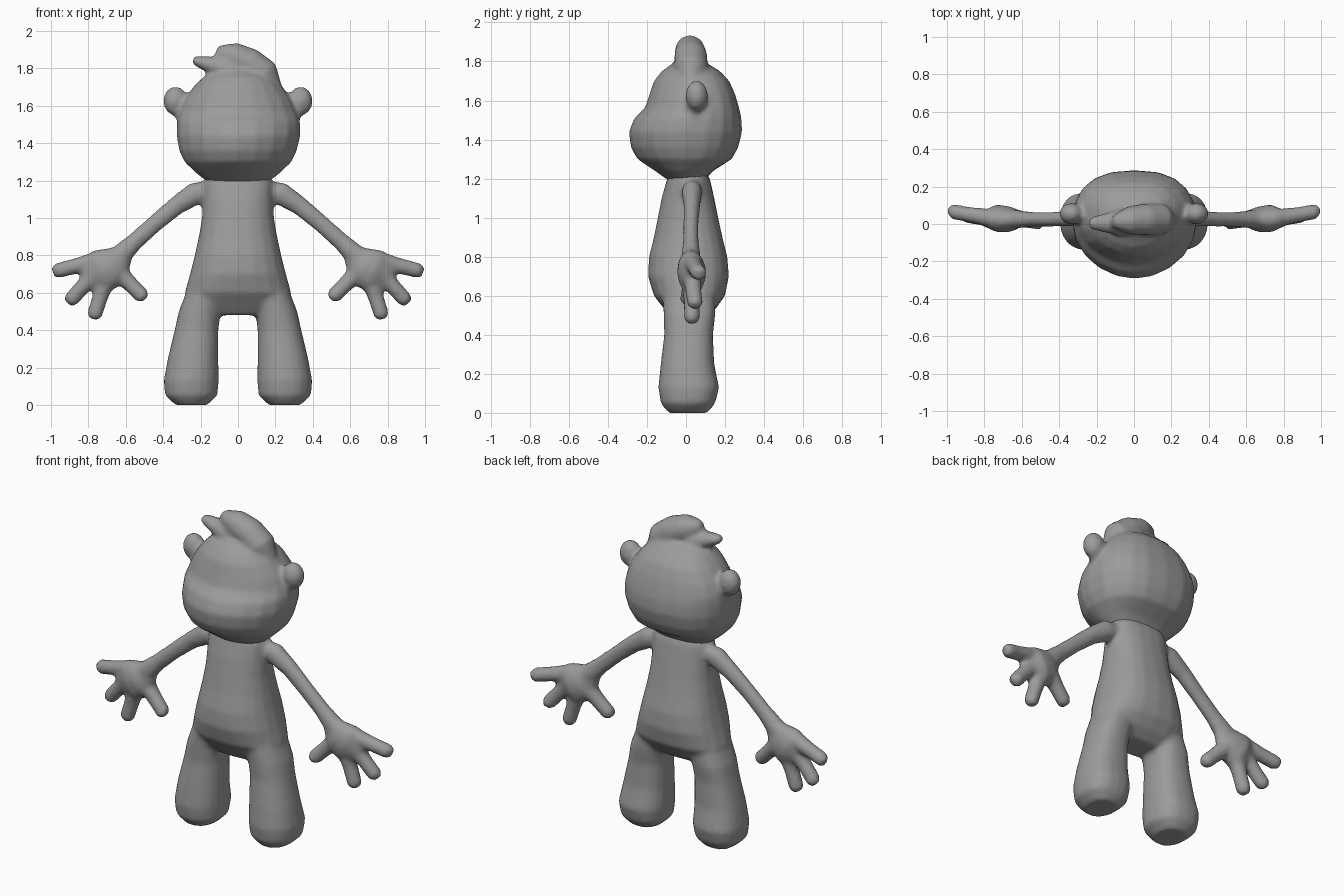
import bpy, bmesh
from math import cos, sin, tau
from mathutils import Vector

cube = bpy.data.objects.get("Cube")
if cube:
    bpy.data.objects.remove(cube, do_unlink=True)

GREY = (0.33, 0.33, 0.33, 1)
mat = bpy.data.materials.new("plain grey")
mat.use_nodes = True
mat.diffuse_color = GREY
bsdf = next(n for n in mat.node_tree.nodes if n.type == 'BSDF_PRINCIPLED')
bsdf.inputs["Base Color"].default_value = GREY
bsdf.inputs["Roughness"].default_value = 0.7

SIDES = 20


def power(v, n):
    return (1 if v >= 0 else -1) * abs(v) ** (2 / n)


def bridge(bm, rings):
    """Close a stack of equal rings into a capped shell."""
    rows = [[bm.verts.new(p) for p in ring] for ring in rings]
    for a, b in zip(rows, rows[1:]):
        for i in range(SIDES):
            j = (i + 1) % SIDES
            bm.faces.new((a[i], a[j], b[j], b[i]))
    bm.faces.new(rows[0][::-1])
    bm.faces.new(rows[-1])


def stack(bm, sections, side=1, front=2.2, back=2.5):
    """Upright form: sections of (z, centre x, half width, front y, back y)."""
    rings = []
    for z, cx, rx, yf, yb in sections:
        mid, ry = (yf + yb) / 2, (yb - yf) / 2
        ring = []
        for k in range(SIDES):
            c, s = cos(tau * k / SIDES), sin(tau * k / SIDES)
            n = back if s > 0 else front
            ring.append((side * (cx + rx * power(c, n)), mid + ry * power(s, n), z))
        rings.append(ring)
    bridge(bm, rings)


def tube(bm, path, side=1, depth=1.0):
    """Rounded limb in the x-z plane: path of (x, y, z, radius)."""
    pts = [Vector(p[:3]) for p in path]
    rad = [p[3] for p in path]
    d0, d1 = (pts[0] - pts[1]).normalized(), (pts[-1] - pts[-2]).normalized()
    # taper beyond each end for a rounded tip
    pts = [pts[0] + d0 * rad[0] * 0.6] + pts + [pts[-1] + d1 * rad[-1] * 0.6]
    rad = [rad[0] * 0.6] + rad + [rad[-1] * 0.6]
    rings = []
    for i, (p, r) in enumerate(zip(pts, rad)):
        t = pts[min(i + 1, len(pts) - 1)] - pts[max(i - 1, 0)]
        u = Vector((t.z, 0, -t.x)).normalized()
        v = Vector((0, depth, 0))
        ring = [p + r * (u * cos(tau * k / SIDES) + v * sin(tau * k / SIDES))
                for k in range(SIDES)]
        rings.append([(side * q.x, q.y, q.z) for q in ring])
    bridge(bm, rings)


def ball(bm, centre, radii):
    made = bmesh.ops.create_uvsphere(bm, u_segments=16, v_segments=10, radius=1)
    bmesh.ops.scale(bm, vec=radii, verts=made["verts"])
    bmesh.ops.translate(bm, vec=centre, verts=made["verts"])


def skin(bm, name, voxel, rounds):
    """Fuse overlapping shells into one soft surface."""
    bmesh.ops.recalc_face_normals(bm, faces=bm.faces)
    mesh = bpy.data.meshes.new(name)
    bm.to_mesh(mesh)
    bm.free()
    mesh.materials.append(mat)
    mesh.shade_smooth()
    obj = bpy.data.objects.new(name, mesh)
    bpy.context.collection.objects.link(obj)
    fuse = obj.modifiers.new("fuse", 'REMESH')
    fuse.mode = 'VOXEL'
    fuse.voxel_size = voxel
    fuse.use_smooth_shade = True
    soften = obj.modifiers.new("soften", 'SMOOTH')
    soften.factor = 0.5
    soften.iterations = rounds
    return obj


# Torso
body = bmesh.new()
stack(body, [
    (0.48, 0, 0.2, -0.07, 0.09), (0.53, 0, 0.28, -0.11, 0.15),
    (0.6, 0, 0.285, -0.165, 0.2), (0.7, 0, 0.257, -0.195, 0.22),
    (0.8, 0, 0.232, -0.19, 0.212), (0.9, 0, 0.21, -0.165, 0.187),
    (1.0, 0, 0.193, -0.145, 0.165), (1.1, 0, 0.187, -0.125, 0.145),
    (1.19, 0, 0.187, -0.1, 0.125), (1.25, 0, 0.16, -0.08, 0.1)])

for side in (1, -1):
    # Leg with rounded foot
    stack(body, [
        (0.0, 0.25, 0.085, -0.09, 0.11), (0.05, 0.25, 0.14, -0.13, 0.15),
        (0.13, 0.25, 0.147, -0.142, 0.17), (0.25, 0.24, 0.135, -0.13, 0.145),
        (0.4, 0.222, 0.117, -0.112, 0.138), (0.5, 0.205, 0.112, -0.115, 0.15),
        (0.62, 0.16, 0.11, -0.12, 0.15)], side)
    # Arm
    tube(body, [(0.14, 0.03, 1.15, 0.05), (0.23, 0.03, 1.13, 0.062),
                (0.33, 0.03, 1.065, 0.05), (0.45, 0.025, 0.965, 0.046),
                (0.55, 0.025, 0.875, 0.047), (0.64, 0.025, 0.79, 0.06)], side, 0.85)
    # Palm
    tube(body, [(0.62, 0.025, 0.8, 0.065), (0.67, 0.025, 0.745, 0.11),
                (0.73, 0.03, 0.715, 0.12), (0.77, 0.03, 0.7, 0.09)], side, 0.62)
    # Fingers and thumb
    for x0, z0, x1, z1, y1 in ((0.76, 0.77, 0.968, 0.717, 0.065),
                               (0.77, 0.7, 0.893, 0.562, 0.045),
                               (0.71, 0.66, 0.767, 0.482, 0.03),
                               (0.63, 0.7, 0.512, 0.583, 0.01)):
        xm, zm = (x0 + x1) / 2, (z0 + z1) / 2
        tube(body, [(x0, 0.03, z0, 0.05), (xm, (y1 + 0.03) / 2, zm, 0.042),
                    (x1, y1, z1, 0.041)], side)
skin(body, "body", 0.014, 5)

# Head with protruding muzzle
head = bmesh.new()
stack(head, [
    (1.19, 0, 0.16, -0.09, 0.09), (1.24, 0, 0.225, -0.16, 0.14),
    (1.3, 0, 0.287, -0.25, 0.235), (1.36, 0, 0.315, -0.283, 0.268),
    (1.44, 0.003, 0.331, -0.294, 0.288), (1.51, 0.003, 0.33, -0.265, 0.284),
    (1.56, 0, 0.318, -0.212, 0.273), (1.63, 0, 0.29, -0.188, 0.253),
    (1.7, 0, 0.24, -0.165, 0.222), (1.75, 0, 0.19, -0.125, 0.175),
    (1.79, 0, 0.12, -0.07, 0.11)], 1, 1.9, 2.5)

# Ears
for side in (1, -1):
    ball(head, (side * 0.335, 0.055, 1.625), (0.065, 0.058, 0.078))
    ball(head, (side * 0.3, 0.045, 1.575), (0.05, 0.045, 0.055))

# Swept main lock and small side lock of hair
tube(head, [(-0.09, 0.015, 1.885, 0.045), (-0.03, 0.02, 1.865, 0.075),
            (0.06, 0.025, 1.825, 0.085), (0.14, 0.025, 1.765, 0.085),
            (0.19, 0.025, 1.69, 0.05)])
tube(head, [(-0.225, 0.005, 1.84, 0.028), (-0.17, 0.005, 1.825, 0.04),
            (-0.08, 0.01, 1.8, 0.06), (0.0, 0.015, 1.79, 0.06)], 1, 1.2)
skin(head, "head", 0.014, 5)
